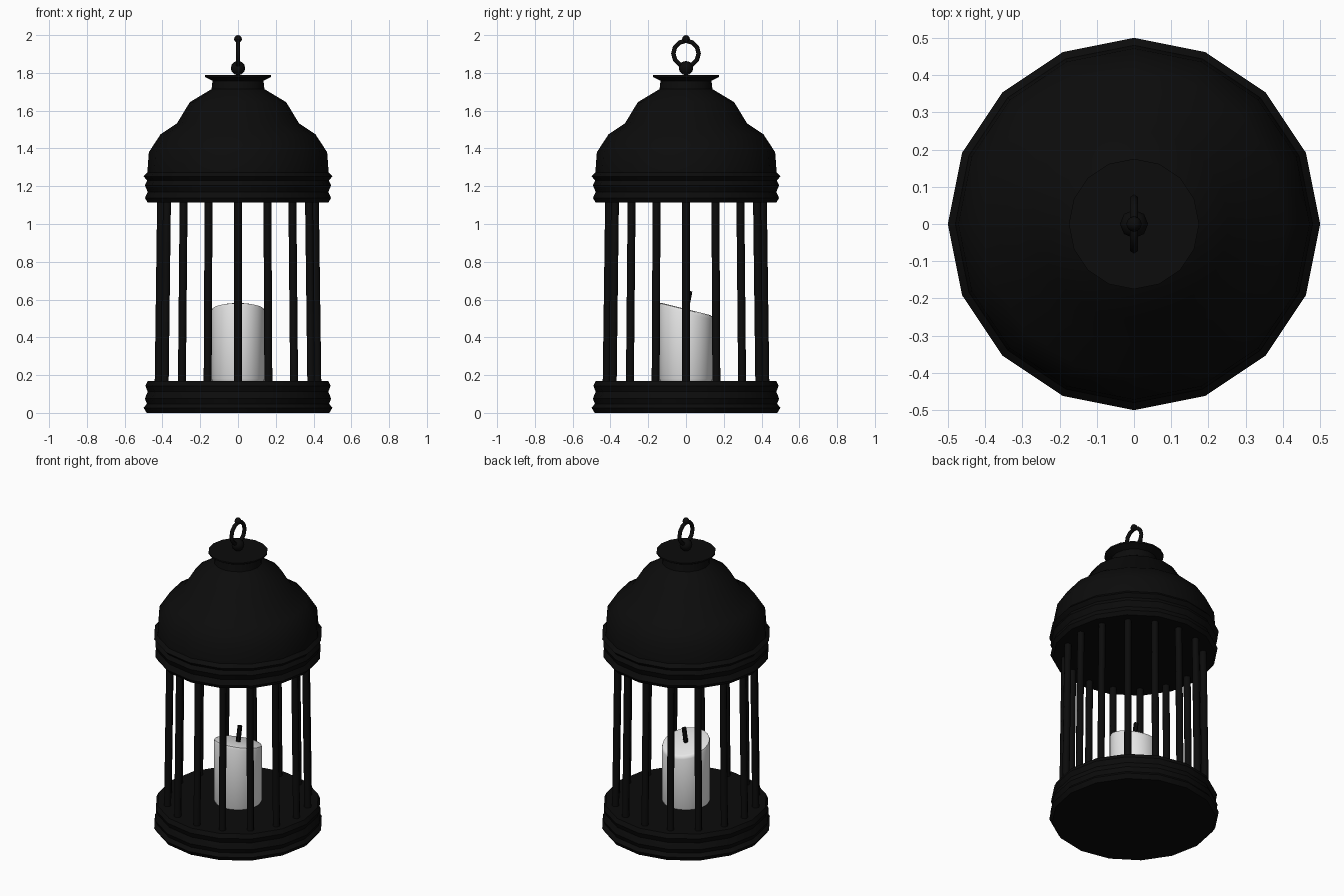
import bpy, bmesh
from math import sin, cos, pi, radians
from mathutils import Vector

cube = bpy.data.objects.get("Cube")
if cube:
    bpy.data.objects.remove(cube)


def material(name, rgb):
    m = bpy.data.materials.new(name)
    m.use_nodes = True
    m.diffuse_color = (*rgb, 1)
    bsdf = m.node_tree.nodes["Principled BSDF"]
    bsdf.inputs["Base Color"].default_value = (*rgb, 1)
    bsdf.inputs["Roughness"].default_value = 0.7
    return m


IRON = material("black iron", (0.0035, 0.0035, 0.0035))
WAX = material("white wax", (0.8, 0.8, 0.8))


def finish(bm, name, mat, angle=35):
    bmesh.ops.recalc_face_normals(bm, faces=bm.faces)
    mesh = bpy.data.meshes.new(name)
    bm.to_mesh(mesh)
    bm.free()
    mesh.materials.append(mat)
    obj = bpy.data.objects.new(name, mesh)
    bpy.context.collection.objects.link(obj)
    bpy.ops.object.select_all(action="DESELECT")
    obj.select_set(True)
    bpy.context.view_layer.objects.active = obj
    bpy.ops.object.shade_smooth_by_angle(angle=radians(angle))
    return obj


def lathe(profile, sides=16):
    """Closed solid turned around z from (radius, height) pairs."""
    bm = bmesh.new()
    rings = [[bm.verts.new((r * cos(2 * pi * i / sides), r * sin(2 * pi * i / sides), z))
              for i in range(sides)] for r, z in profile]
    for a, b in zip(rings, rings[1:]):
        for i in range(sides):
            j = (i + 1) % sides
            bm.faces.new((a[i], a[j], b[j], b[i]))
    bm.faces.new(rings[0])
    bm.faces.new(rings[-1])
    return bm


def rod(name, start, end, radius, sides=8):
    start, end = Vector(start), Vector(end)
    axis = end - start
    bm = bmesh.new()
    bmesh.ops.create_cone(bm, cap_ends=True, segments=sides, radius1=radius,
                          radius2=radius, depth=axis.length)
    bmesh.ops.rotate(bm, verts=bm.verts,
                     matrix=Vector((0, 0, 1)).rotation_difference(axis).to_matrix())
    bmesh.ops.translate(bm, verts=bm.verts, vec=(start + end) / 2)
    return finish(bm, name, IRON, 50)


def ball(name, z, radius, sides=8):
    bm = bmesh.new()
    bmesh.ops.create_uvsphere(bm, u_segments=sides, v_segments=6, radius=radius)
    bmesh.ops.translate(bm, verts=bm.verts, vec=(0, 0, z))
    return finish(bm, name, IRON, 60)


# Moulded base and domed roof
finish(lathe([(0.483, 0), (0.5, 0.027), (0.482, 0.048), (0.493, 0.075), (0.484, 0.098),
              (0.478, 0.112), (0.49, 0.143), (0.478, 0.17)]), "base", IRON)
finish(lathe([(0.478, 1.114), (0.493, 1.137), (0.478, 1.17), (0.493, 1.205),
              (0.48, 1.23), (0.5, 1.252), (0.48, 1.273), (0.472, 1.38),
              (0.41, 1.475), (0.323, 1.533), (0.255, 1.645), (0.14, 1.714),
              (0.135, 1.758), (0.175, 1.779), (0.175, 1.788)]), "roof", IRON)

# Cage bars, leaning in slightly towards the roof
for i in range(16):
    a = 2 * pi * i / 16
    rod("cage_bar", (0.42 * cos(a), 0.42 * sin(a), 0.16),
        (0.407 * cos(a), 0.407 * sin(a), 1.13), 0.021)

# Hanging ring with its knob and finial
ball("ring_knob", 1.825, 0.038)
ball("ring_finial", 1.979, 0.021)
bpy.ops.mesh.primitive_torus_add(major_segments=12, minor_segments=6, major_radius=0.067,
                                 minor_radius=0.012, location=(0, 0, 1.903),
                                 rotation=(0, pi / 2, 0))
ring = bpy.context.object
ring.name = "hanging_ring"
ring.data.materials.append(IRON)
bpy.ops.object.shade_smooth_by_angle(angle=radians(65))

# Candle with a slanted, softly rounded top
bm = lathe([(0.136, 0.165), (0.143, 0.18), (0.143, 0.53), (0.138, 0.546), (0.126, 0.55)], 24)
for v in bm.verts:
    if v.co.z > 0.4:
        v.co.z -= 0.25 * v.co.y
finish(bm, "candle", WAX, 50)
rod("wick", (0, 0.0, 0.54), (0, 0.02, 0.645), 0.014, 6)
